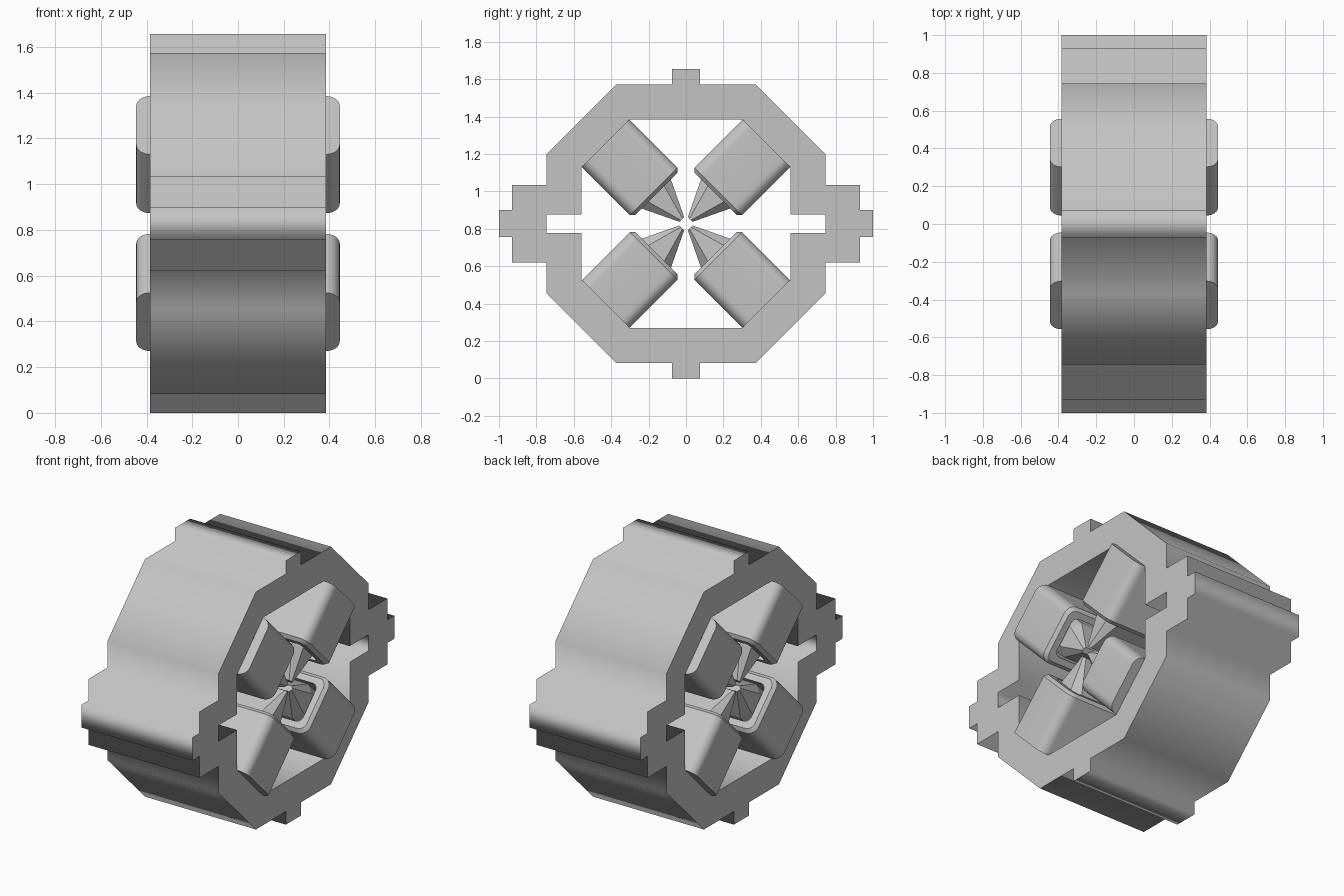
import bpy, bmesh
from math import radians, cos, sin, pi
from mathutils import Matrix

if "Cube" in bpy.data.objects:
    bpy.data.objects.remove(bpy.data.objects["Cube"], do_unlink=True)

CENTRE_Z = 0.828
HALF_LENGTH = 0.385

steel = bpy.data.materials.new("plain_grey")
steel.use_nodes = True
grey = (0.55, 0.55, 0.55, 1)
steel.diffuse_color = grey
steel.node_tree.nodes["Principled BSDF"].inputs["Base Color"].default_value = grey


def finish(name, bm, matrix, smooth=False):
    bmesh.ops.recalc_face_normals(bm, faces=bm.faces)
    bm.transform(matrix)
    mesh = bpy.data.meshes.new(name)
    bm.to_mesh(mesh)
    bm.free()
    mesh.materials.append(steel)
    obj = bpy.data.objects.new(name, mesh)
    bpy.context.collection.objects.link(obj)
    if smooth:
        bpy.ops.object.select_all(action="DESELECT")
        obj.select_set(True)
        bpy.context.view_layer.objects.active = obj
        bpy.ops.object.shade_smooth_by_angle(angle=radians(30))
    return obj


def rounded_rect(hx, hy, radius, segments):
    """Rectangle outline with rounded (or, with one segment, cut) corners."""
    points = []
    for i, (sx, sy) in enumerate([(1, 1), (-1, 1), (-1, -1), (1, -1)]):
        for k in range(segments + 1):
            a = (i + k / segments) * pi / 2
            points.append((sx * (hx - radius) + radius * cos(a),
                           sy * (hy - radius) + radius * sin(a)))
    return points


def loft(sections, closed):
    """Join (outline, height) sections; cap the ends unless closed."""
    bm = bmesh.new()
    rings = [[bm.verts.new((x, y, h)) for x, y in outline] for outline, h in sections]
    pairs = list(zip(rings, rings[1:]))
    if closed:
        pairs.append((rings[-1], rings[0]))
    else:
        bm.faces.new(rings[0])
        bm.faces.new(rings[-1])
    for a, b in pairs:
        n = len(a)
        for i in range(n):
            j = (i + 1) % n
            bm.faces.new((a[i], a[j], b[j], b[i]))
    return bm


def mirror_quarter(quarter):
    """Complete a closed outline from its upper right quarter."""
    right = quarter + [(y, -z) for y, z in reversed(quarter)]
    return right + [(-y, z) for y, z in reversed(right)]


# Octagonal yoke: stepped outside, slotted inside, extruded along x
outer = mirror_quarter([(0.075, 0.828), (0.075, 0.745), (0.372, 0.745), (0.745, 0.372),
                        (0.745, 0.207), (0.93, 0.207), (0.93, 0.072), (1, 0.072)])
inner = mirror_quarter([(0.302, 0.558), (0.558, 0.302), (0.558, 0.05), (0.745, 0.05)])

curve = bpy.data.curves.new("yoke_profile", "CURVE")
curve.dimensions = "2D"
curve.fill_mode = "BOTH"
curve.extrude = HALF_LENGTH
for outline in (outer, inner):
    spline = curve.splines.new("POLY")
    spline.points.add(len(outline) - 1)
    for point, (y, z) in zip(spline.points, outline):
        point.co = (y, z, 0, 1)
    spline.use_cyclic_u = True
profile = bpy.data.objects.new("yoke_profile", curve)
bpy.context.collection.objects.link(profile)
bm = bmesh.new()
bm.from_mesh(profile.to_mesh())
profile.to_mesh_clear()
bpy.data.objects.remove(profile)
bmesh.ops.remove_doubles(bm, verts=bm.verts, dist=0.0001)
# The profile plane (x, y) becomes the world plane (y, z)
to_world = Matrix(((0, 0, 1, 0), (1, 0, 0, 0), (0, 1, 0, 0), (0, 0, 0, 1)))
finish("yoke", bm, Matrix.Translation((0, 0, CENTRE_Z)) @ to_world)

# Four coils with tapered poles, turned about the long axis
BACK, RIM, FACE = 0.608, 0.244, 0.224
for k, place in enumerate(["upper_front", "lower_front", "lower_back", "upper_back"]):
    turn = Matrix.Translation((0, 0, CENTRE_Z)) @ Matrix.Rotation(radians(45 + 90 * k), 4, "X")

    shell = rounded_rect(0.445, 0.18, 0.06, 8)
    rim = rounded_rect(0.425, 0.16, 0.045, 8)
    opening = rounded_rect(0.385, 0.122, 0.04, 8)
    coil = loft([(shell, BACK), (shell, RIM), (rim, FACE), (opening, FACE), (opening, BACK)], True)
    finish("coil_" + place, coil, turn, smooth=True)

    body = rounded_rect(0.37, 0.11, 0.05, 1)
    tip = rounded_rect(0.36, 0.018, 0.012, 1)
    pole = loft([(body, BACK + 0.02), (body, FACE), (tip, 0.032)], False)
    finish("pole_" + place, pole, turn)
